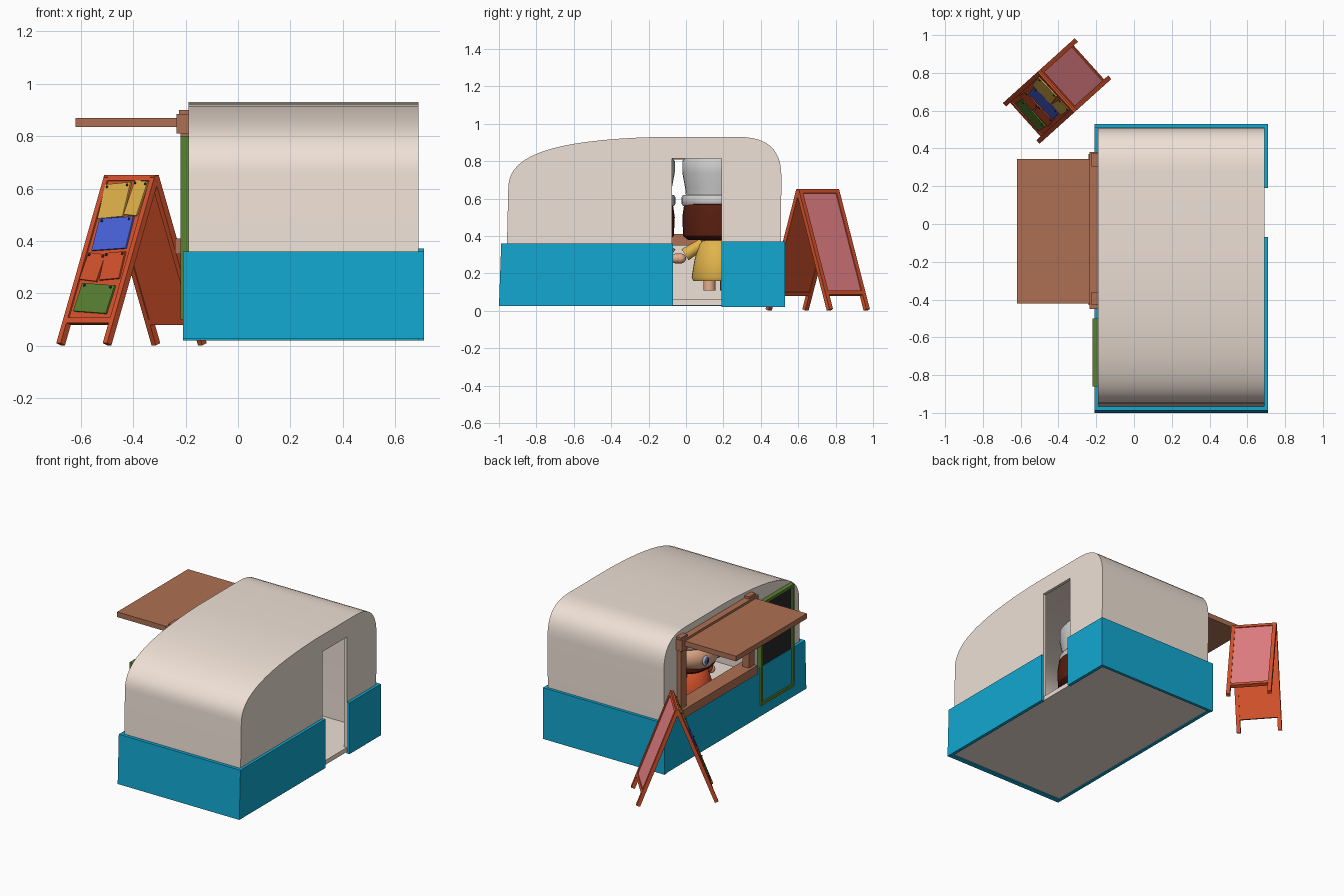
import bpy, bmesh, math
from mathutils import Matrix, Vector
from mathutils.geometry import interpolate_bezier

if "Cube" in bpy.data.objects:
    bpy.data.objects.remove(bpy.data.objects["Cube"])


def mat(name, r, g, b):
    m = bpy.data.materials.new(name)
    m.diffuse_color = (r, g, b, 1)
    m.use_nodes = True
    m.node_tree.nodes["Principled BSDF"].inputs["Base Color"].default_value = m.diffuse_color
    return m


CREAM = mat("cream", .86, .75, .67)
BLUE = mat("sky_blue", .006, .39, .63)
WOOD = mat("wood", .42, .16, .085)
RED = mat("orange_red", .67, .085, .025)
PINK = mat("pink", .80, .22, .24)
GREEN = mat("green", .10, .22, .03)
DARK = mat("slate", .02, .02, .02)
YELLOW = mat("yellow", .75, .45, .07)
PAPER = mat("paper_blue", .07, .13, .75)
SKIN = mat("skin", .80, .42, .26)
HAIR = mat("brown_hair", .10, .013, .005)
WHITE = mat("hat_white", .62, .62, .65)


def finish(bm, name, material, smooth=False):
    bmesh.ops.recalc_face_normals(bm, faces=bm.faces)
    me = bpy.data.meshes.new(name)
    bm.to_mesh(me)
    bm.free()
    ob = bpy.data.objects.new(name, me)
    bpy.context.collection.objects.link(ob)
    if material:
        me.materials.append(material)
    if smooth:
        shade(ob)
    return ob


def activate(ob):
    bpy.ops.object.select_all(action='DESELECT')
    ob.select_set(True)
    bpy.context.view_layer.objects.active = ob


def shade(ob, angle=40):
    activate(ob)
    bpy.ops.object.shade_smooth_by_angle(angle=math.radians(angle))


def box(name, lo, hi, material=None, m=Matrix()):
    lo, hi = Vector(lo), Vector(hi)
    bm = bmesh.new()
    bmesh.ops.create_cube(bm, size=1)
    bm.transform(m @ Matrix.Translation((lo + hi) / 2) @ Matrix.Diagonal((*(hi - lo), 1)))
    return finish(bm, name, material)


def prism(name, pts, x0, x1, material=None):
    bm = bmesh.new()
    f = bm.faces.new([bm.verts.new((x0, y, z)) for y, z in pts])
    ext = bmesh.ops.extrude_face_region(bm, geom=[f])["geom"]
    bmesh.ops.translate(bm, vec=(x1 - x0, 0, 0),
                        verts=[v for v in ext if isinstance(v, bmesh.types.BMVert)])
    return finish(bm, name, material)


def lathe(name, pts, loc, material):
    bm = bmesh.new()
    vs = [bm.verts.new((r, 0, z)) for r, z in pts]
    es = [bm.edges.new(p) for p in zip(vs, vs[1:])]
    bmesh.ops.spin(bm, geom=vs + es, axis=(0, 0, 1), cent=(0, 0, 0), steps=32, angle=2 * math.pi)
    bmesh.ops.remove_doubles(bm, verts=bm.verts, dist=1e-4)
    bm.transform(Matrix.Translation(loc))
    return finish(bm, name, material, True)


def ball(name, loc, size, material):
    bm = bmesh.new()
    bmesh.ops.create_uvsphere(bm, u_segments=24, v_segments=14, radius=1)
    bm.transform(Matrix.Translation(loc) @ Matrix.Diagonal((*size, 1)))
    return finish(bm, name, material, True)


def limb(name, a, b, r1, r2, material):
    a, b = Vector(a), Vector(b)
    bm = bmesh.new()
    bmesh.ops.create_cone(bm, cap_ends=True, segments=16, radius1=r1, radius2=r2, depth=(b - a).length)
    bm.transform(Matrix.Translation((a + b) / 2) @ (b - a).to_track_quat('Z', 'Y').to_matrix().to_4x4())
    return finish(bm, name, material, True)


# Rounded trailer shell, hollow, with a doorway and a serving window
V = lambda y, z: Vector((y, z, 0))
nose = interpolate_bezier(V(-.95, .66), V(-.95, .83), V(-.72, .915), V(-.15, .93), 16)
tail = interpolate_bezier(V(.28, .93), V(.44, .93), V(.51, .86), V(.51, .72), 12)
profile = [(-.965, .03)] + [(p.x, p.y) for p in nose + tail] + [(.505, .03)]
inner = [(-.22 + (y + .22) * .97, max(.06, z - .022)) for y, z in profile]
shell = prism("trailer_shell", profile, -.19, .69, CREAM)
cutters = [prism("cut_inside", inner, -.17, .67),
           box("cut_door", (.6, -.075, .06), (.8, .19, .815)),
           box("cut_window", (-.3, -.38, .39), (-.1, .33, .82))]
for c in cutters:
    mod = shell.modifiers.new("cut", 'BOOLEAN')
    mod.operation, mod.solver, mod.object = 'DIFFERENCE', 'EXACT', c
    activate(shell)
    bpy.ops.object.modifier_apply(modifier=mod.name)
    bpy.data.objects.remove(c)
shade(shell)

# Blue lower skirt panels, leaving the doorway free
prism("skirt_front", [(-1, .025), (-.988, .36), (-.965, .36), (-.965, .025)], -.21, .71, BLUE)
box("skirt_back", (-.21, .51, .02), (.71, .53, .37), BLUE)
box("skirt_left", (-.21, -.975, .025), (-.188, .52, .36), BLUE)
box("skirt_right_front", (.688, -.975, .025), (.71, -.07, .36), BLUE)
box("skirt_right_back", (.688, .19, .02), (.71, .52, .37), BLUE)

# Serving window frame, counter and raised awning
for side, y in (("front", -.395), ("back", .34)):
    box(f"window_post_{side}", (-.22, y - .03, .36), (-.17, y + .03, .86), WOOD)
    box(f"post_cap_{side}", (-.225, y - .035, .86), (-.18, y + .035, .90), WOOD)
box("window_header", (-.235, -.45, .81), (-.17, .38, .885), WOOD)
box("window_counter", (-.24, -.43, .35), (-.13, .37, .41), WOOD)
box("awning", (-.62, -.42, .835), (-.22, .345, .87), WOOD)

# Wall chalkboard with green frame
box("chalkboard", (-.207, -.85, .11), (-.185, -.51, .79), DARK)
for y in (-.86, -.52):
    box("chalkboard_stile", (-.22, y, .10), (-.19, y + .02, .80), GREEN)
for z in (.10, .78):
    box("chalkboard_rail", (-.22, -.84, z), (-.19, -.52, z + .02), GREEN)


# Folding sign: two tilted leaves meeting at the ridge
def leaf(name, turn, panel):
    m = (Matrix.Translation((-.407, .704, .643)) @ Matrix.Rotation(math.radians(-48 + turn), 4, 'Z')
         @ Matrix.Rotation(math.radians(-21), 4, 'X'))
    for x in (-.145, .12):
        box(name + "_leg", (x, -.012, -.683), (x + .025, .012, .005), RED, m)
    for z in (-.6, -.018):
        box(name + "_rail", (-.12, -.012, z), (.12, .012, z + .022), RED, m)
    box(name + "_backing", (-.12, -.002, -.59), (.12, .008, 0), RED, m)
    box(name + "_panel", (-.12, -.006, -.578), (.12, -.001, -.018), panel, m)
    return m


leaf("sign_back", 180, PINK)
m = leaf("sign_front", 0, RED)
notes = [(-.045, -.10, .14, .14, -4, YELLOW), (.075, -.09, .075, .14, 4, YELLOW),
         (0, -.235, .19, .13, -3, PAPER), (-.06, -.372, .10, .11, 5, RED),
         (.05, -.367, .11, .11, -4, RED), (0, -.50, .19, .115, 3, GREEN)]
for x, z, w, h, deg, col in notes:
    n = m @ Matrix.Translation((x, -.012, z)) @ Matrix.Rotation(math.radians(deg), 4, 'Y')
    box("sign_note", (-w / 2, -.003, -h / 2), (w / 2, .004, h / 2), col, n)
    for s in (-.4, .4):
        ball("note_pin", n @ Vector((s * w, -.004, h * .42)), (.005, .005, .005), DARK)


# Two big-headed cooks facing the serving window
def cook(tag, cy, shirt):
    cx = .13
    ball(tag + "_head", (cx, cy, .49), (.17, .18, .13), SKIN)
    lathe(tag + "_hair", [(0, .38), (.16, .38), (.185, .40), (.19, .50), (.18, .57), (0, .58)],
          (cx + .05, cy, 0), HAIR)
    lathe(tag + "_hat_band", [(0, .56), (.185, .56), (.195, .575), (.195, .605), (.185, .62), (0, .62)],
          (cx + .03, cy, 0), WHITE)
    lathe(tag + "_hat_puff", [(.17, .61), (.175, .66), (.19, .74), (.19, .80), (.16, .84), (.08, .86), (0, .865)],
          (cx + .03, cy, 0), WHITE)
    lathe(tag + "_shirt", [(0, .16), (.13, .16), (.14, .18), (.125, .27), (.10, .36), (.05, .40), (0, .40)],
          (cx, cy, 0), shirt)
    for s in (-1, 1):
        limb(tag + "_sleeve", (cx, cy + s * .08, .36), (cx, cy + s * .175, .30), .03, .035, shirt)
        ball(tag + "_hand", (cx, cy + s * .20, .28), (.03, .03, .027), SKIN)
        limb(tag + "_leg", (cx, cy + s * .045, .11), (cx, cy + s * .045, .18), .032, .032, SKIN)
        ball(tag + "_eye", (cx - .152, cy + s * .07, .48), (.012, .032, .034), WHITE)
        ball(tag + "_iris", (cx - .160, cy + s * .068, .48), (.009, .021, .024), PAPER)
        ball(tag + "_pupil", (cx - .165, cy + s * .067, .48), (.008, .012, .014), DARK)


cook("cook_one", .17, YELLOW)
cook("cook_two", -.25, RED)
